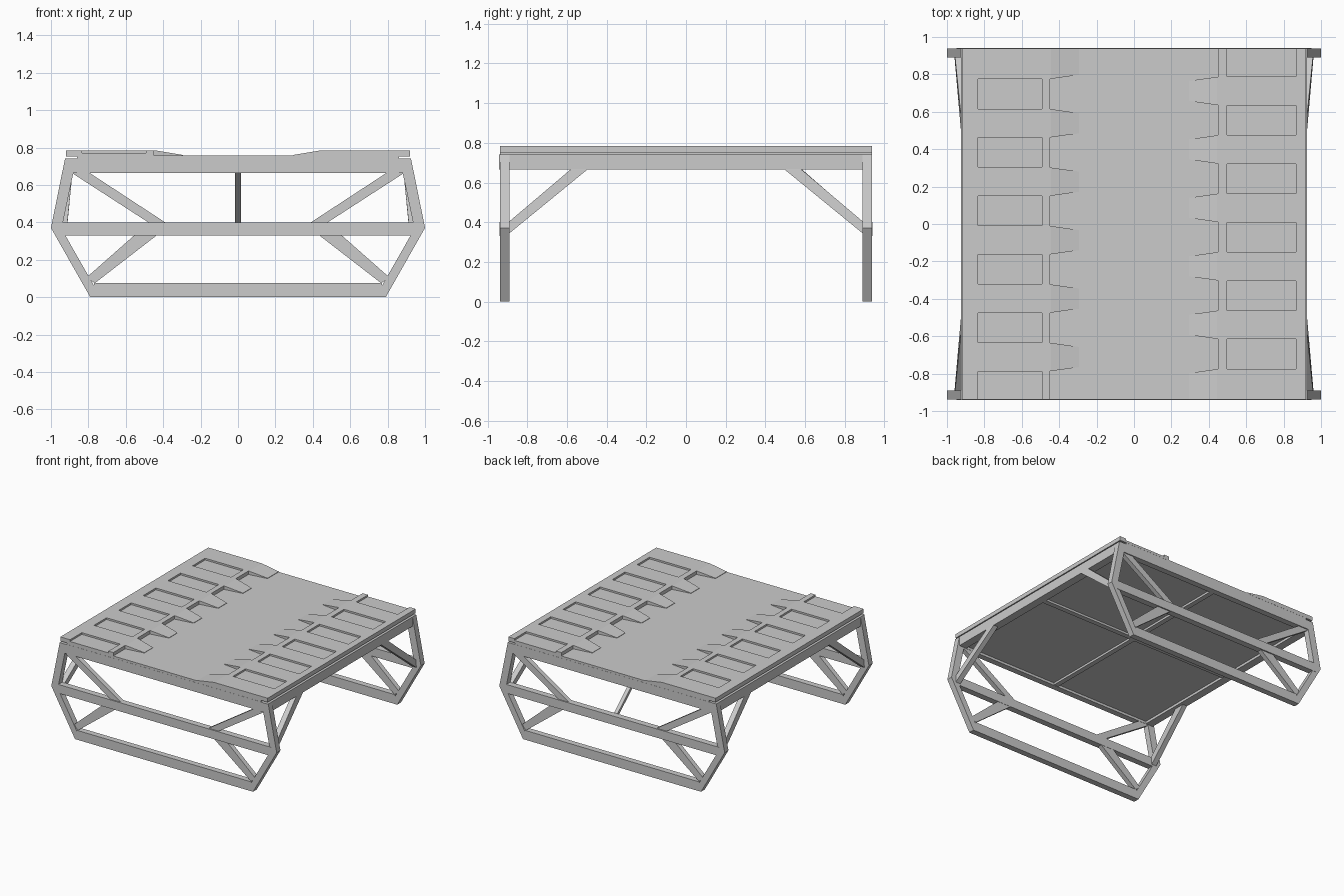
import bpy, bmesh
from mathutils import Vector

if "Cube" in bpy.data.objects:
    bpy.data.objects.remove(bpy.data.objects["Cube"])


def hull_pair(bm, ring_a, ring_b):
    # solid between two matching outlines
    a = [bm.verts.new(p) for p in ring_a]
    b = [bm.verts.new(p) for p in ring_b]
    bm.faces.new(a)
    bm.faces.new(b[::-1])
    n = len(a)
    for i in range(n):
        j = (i + 1) % n
        bm.faces.new((a[j], a[i], b[i], b[j]))


def make(name, solids):
    bm = bmesh.new()
    for ring_a, ring_b in solids:
        hull_pair(bm, ring_a, ring_b)
    bmesh.ops.recalc_face_normals(bm, faces=bm.faces)
    mesh = bpy.data.meshes.new(name)
    bm.to_mesh(mesh)
    bm.free()
    ob = bpy.data.objects.new(name, mesh)
    bpy.context.collection.objects.link(ob)
    return ob


def along_y(pts, y0, y1):
    return ([(x, y0, z) for x, z in pts], [(x, y1, z) for x, z in pts])


def along_z(pts, z0, z1):
    return ([(x, y, z0) for x, y in pts], [(x, y, z1) for x, y in pts])


def box(x0, x1, y0, y1, z0, z1):
    return along_z([(x0, y0), (x1, y0), (x1, y1), (x0, y1)], z0, z1)


# End frames, front and back
for end, s in (("front", -1), ("back", 1)):
    yi, yo = s * 0.89, s * 0.938
    make(end + "_bottom_beam", [box(-0.77, 0.77, yi, yo, 0, 0.075)])
    make(end + "_middle_beam", [box(-0.95, 0.95, yi, s * 0.94, 0.33, 0.40)])
    make(end + "_top_beam", [box(-0.88, 0.88, yi, yo, 0.665, 0.74)])
    for side, m in (("left", -1), ("right", 1)):
        leg = [(0.735, 0), (0.79, 0), (1, 0.37), (0.925, 0.74), (0.865, 0.74), (0.943, 0.365)]
        upper = [(0.39, 0.40), (0.48, 0.40), (0.89, 0.665), (0.795, 0.665)]
        lower = [(0.435, 0.33), (0.555, 0.33), (0.81, 0.105), (0.765, 0.075)]
        tag = end + "_" + side
        make(tag + "_leg", [along_y([(m * x, z) for x, z in leg], yi, yo)])
        for nm, pts in (("_upper_brace", upper), ("_lower_brace", lower)):
            make(tag + nm, [along_y([(m * x, z) for x, z in pts], s * 0.892, s * 0.93)])
        # Sloping brace from leg to side rail
        low = [(m * x, s * 0.895, z) for x, z in ((0.917, 0.34), (0.96, 0.34), (0.957, 0.40), (0.912, 0.40))]
        top = [(m * x, s * y, 0.667) for x, y in ((0.885, 0.495), (0.925, 0.495), (0.925, 0.58), (0.885, 0.58))]
        make(tag + "_side_brace", [(low, top)])

# Single centre brace at the back
make("back_centre_brace", [(
    [(x, 0.89, z) for x, z in ((-0.015, 0.37), (0.015, 0.37), (0.015, 0.40), (-0.015, 0.40))],
    [(x, y, 0.67) for x, y in ((-0.015, 0.54), (0.015, 0.54), (0.015, 0.58), (-0.015, 0.58))])])

# Side rails, deck and underside ribs
for side, m in (("left", -1), ("right", 1)):
    make(side + "_rail", [box(m * 0.86, m * 0.925, -0.942, 0.938, 0.665, 0.74)])
make("deck", [box(-0.86, 0.86, -0.937, 0.937, 0.685, 0.757)])
make("long_rib", [box(-0.02, 0.02, -0.89, 0.89, 0.668, 0.69)])
make("cross_rib", [box(-0.86, 0.86, -0.02, 0.02, 0.668, 0.69)])

# Raised tread plates with notches and pockets; the left is the right turned half round
for side, s, px0, px1 in (("right", 1, 0.497, 0.866), ("left", -1, 0.493, 0.834)):
    profile = [(0.295, 0.752), (0.295, 0.76), (0.445, 0.785), (0.92, 0.785), (0.92, 0.752)]
    plate = make(side + "_tread_plate", [along_y([(s * x, z) for x, z in profile], -0.938, 0.938)])
    cuts = []
    for k in range(-1, 5):
        c = 0.555 - 0.3125 * k
        notch = [(0.28, c - 0.104), (0.45, c - 0.08), (0.45, c + 0.08), (0.28, c + 0.104)]
        cuts.append(along_z([(s * x, s * y) for x, y in notch], 0.74, 0.80))
        cuts.append(box(s * px0, s * px1, s * (c - 0.079), s * (c + 0.079), 0.771, 0.80))
    cutter = make(side + "_plate_cutter", cuts)
    cutter.hide_render = True
    cutter.hide_viewport = False
    cutter.display_type = 'WIRE'
    mod = plate.modifiers.new("cutouts", 'BOOLEAN')
    mod.operation = 'DIFFERENCE'
    mod.solver = 'EXACT'
    mod.object = cutter
    # Bake the cutouts, then drop the cutter
    bpy.context.view_layer.objects.active = plate
    bpy.ops.object.modifier_apply(modifier=mod.name)
    bpy.data.objects.remove(cutter)
